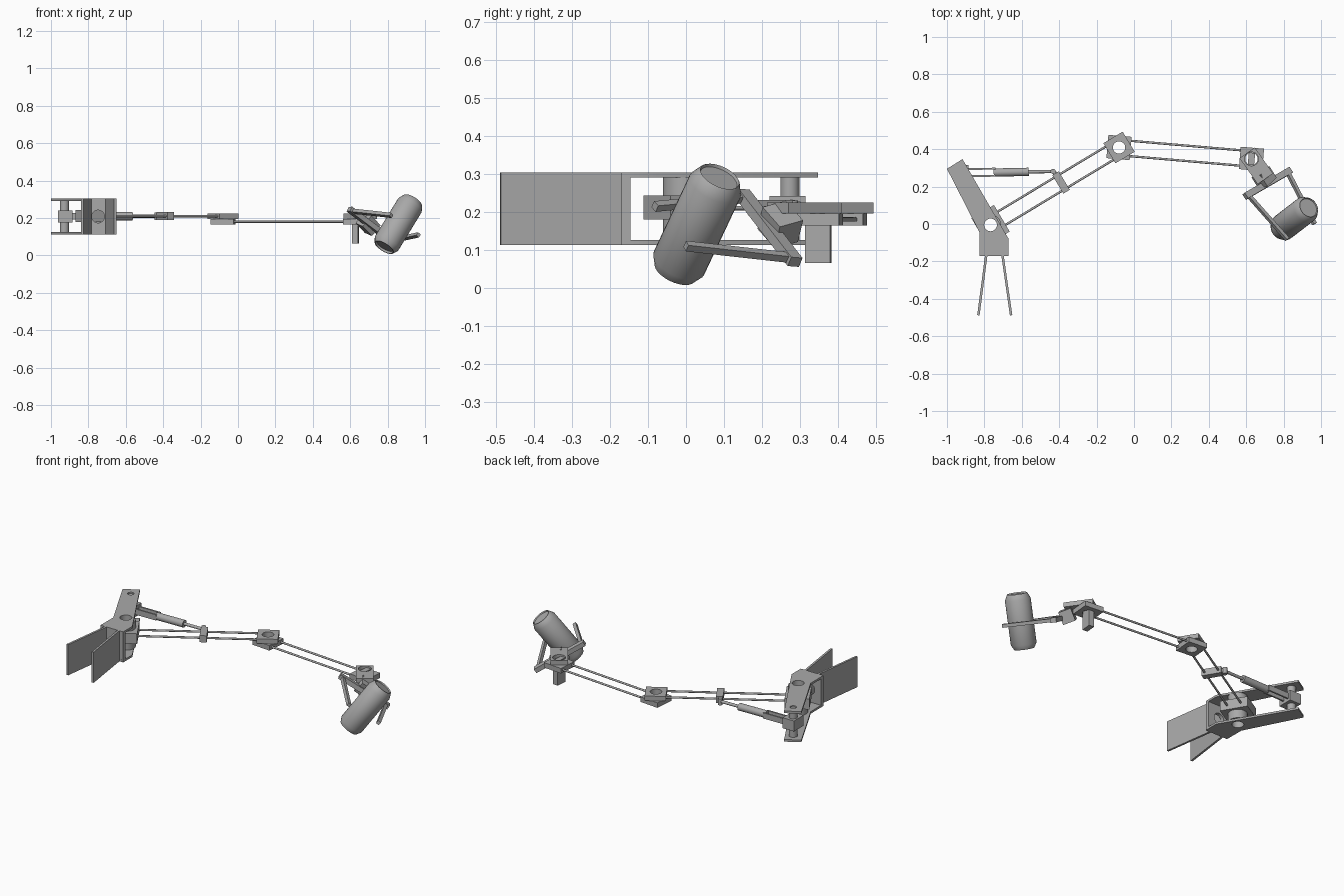
import bpy
from math import cos, sin, radians, pi
from mathutils import Vector, Matrix

if "Cube" in bpy.data.objects:
    bpy.data.objects.remove(bpy.data.objects["Cube"], do_unlink=True)

grey = bpy.data.materials.new("plain grey")
grey.use_nodes = True
grey.diffuse_color = (0.4, 0.4, 0.4, 1)
grey.node_tree.nodes["Principled BSDF"].inputs["Base Color"].default_value = (0.4, 0.4, 0.4, 1)


def finish(name, smooth=False):
    ob = bpy.context.object
    ob.name = name
    ob.data.materials.clear()
    ob.data.materials.append(grey)
    if smooth:
        bpy.ops.object.shade_smooth_by_angle(angle=radians(35))
    return ob


def ring(cx, cy, r, n=32):
    return [(cx + r * cos(2 * pi * i / n), cy + r * sin(2 * pi * i / n)) for i in range(n)]


def square(cx, cy, length, width, deg):
    u = Vector((cos(radians(deg)), sin(radians(deg))))
    v = Vector((-u.y, u.x))
    c = Vector((cx, cy))
    return [c + u * (a * length / 2) + v * (b * width / 2)
            for a, b in ((-1, -1), (1, -1), (1, 1), (-1, 1))]


def plate(name, loops, z0, z1, matrix=None):
    """Extruded outline; loops after the first are holes."""
    cu = bpy.data.curves.new(name, "CURVE")
    cu.dimensions = "2D"
    cu.fill_mode = "BOTH"
    cu.extrude = (z1 - z0) / 2
    for loop in loops:
        sp = cu.splines.new("POLY")
        sp.points.add(len(loop) - 1)
        for p, co in zip(sp.points, loop):
            p.co = (co[0], co[1], 0, 1)
        sp.use_cyclic_u = True
    ob = bpy.data.objects.new(name, cu)
    bpy.context.collection.objects.link(ob)
    ob.matrix_world = matrix or Matrix.Translation((0, 0, (z0 + z1) / 2))
    bpy.ops.object.select_all(action="DESELECT")
    ob.select_set(True)
    bpy.context.view_layer.objects.active = ob
    bpy.ops.object.convert(target="MESH")
    return finish(name, True)


def rod(name, a, b, r, n=24):
    a, b = Vector(a), Vector(b)
    bpy.ops.mesh.primitive_cylinder_add(vertices=n, radius=r, depth=(b - a).length, location=(a + b) / 2)
    bpy.context.object.rotation_euler = (b - a).to_track_quat("Z", "Y").to_euler()
    return finish(name, True)


def bar(name, a, b, width, height, up=(0, 0, 1)):
    """Box from a to b, height measured along up."""
    a, b = Vector(a), Vector(b)
    x = (b - a).normalized()
    y = Vector(up).cross(x).normalized()
    z = x.cross(y)
    bpy.ops.mesh.primitive_cube_add(size=1)
    ob = bpy.context.object
    rot = Matrix((x, y, z)).transposed().to_4x4()
    size = Matrix.Diagonal(((b - a).length, width, height, 1))
    ob.matrix_world = Matrix.Translation((a + b) / 2) @ rot @ size
    return finish(name)


shoulder, elbow, wrist = Vector((-0.767, -0.005)), Vector((-0.08, 0.409)), Vector((0.628, 0.348))
piston = Vector((-0.928, 0.273))

# Shoulder bracket: two plates, back wall and two fins
outline = [(-1.0, 0.295), (-0.917, 0.347), (-0.67, -0.08), (-0.67, -0.17), (-0.826, -0.17), (-0.826, -0.045)]
for name, z in (("bracket_bottom", 0.113), ("bracket_top", 0.29)):
    plate(name, [outline, ring(*shoulder, 0.034), ring(*piston, 0.018)], z, z + 0.013)
wall_frame = Matrix.Translation((-0.748, -0.158, 0.208)) @ Matrix.Rotation(pi / 2, 4, "X")
plate("bracket_wall", [square(0, 0, 0.156, 0.164, 0), ring(0, 0, 0.034)], 0, 0.023, wall_frame)
for side, x0, x1 in (("right", -0.79, -0.832), ("left", -0.703, -0.657)):
    bar(side + "_fin", (x0, -0.168, 0.208), (x1, -0.488, 0.208), 0.013, 0.19)

# Shoulder pivot
plate("shoulder_block", [square(*shoulder, 0.14, 0.165, 30.5), ring(*shoulder, 0.034)], 0.18, 0.243)
for name, z0, z1 in (("lower_pivot_tube", 0.126, 0.18), ("upper_pivot_tube", 0.243, 0.29)):
    plate(name, [ring(*shoulder, 0.056), ring(*shoulder, 0.034)], z0, z1)


def rod_pair(name, a, b, z, half):
    u = (b - a).normalized()
    v = Vector((-u.y, u.x))
    for side, s in (("rear", 1), ("front", -1)):
        p, q = a + u * 0.05 + v * s * half, b - u * 0.05 + v * s * half
        rod(f"{side}_{name}", (*p, z), (*q, z), 0.006, 12)


# Arms and joints
rod_pair("upper_arm_rod", shoulder, elbow, 0.21, 0.041)
rod_pair("forearm_rod", elbow, wrist, 0.18, 0.041)
plate("elbow_upper_block", [square(*elbow, 0.12, 0.125, 31), ring(*elbow, 0.033)], 0.195, 0.224)
plate("elbow_lower_block", [square(*elbow, 0.125, 0.125, -5), ring(*elbow, 0.033)], 0.164, 0.195)
plate("wrist_lower_block", [square(*wrist, 0.125, 0.12, -5), ring(*wrist, 0.033)], 0.164, 0.195)
hand_dir = Vector((cos(radians(-55)), sin(radians(-55))))
hand_c = wrist + hand_dir * 0.045
plate("wrist_upper_block", [square(*hand_c, 0.17, 0.1, -55), ring(*wrist, 0.037)], 0.195, 0.224)
plate("wrist_motor", [square(*wrist, 0.034, 0.066, -5)], 0.065, 0.215)

# Piston between bracket and upper arm
rod("piston_pin", (*piston, 0.113), (*piston, 0.295), 0.025)
plate("piston_mount", [square(-0.923, 0.267, 0.078, 0.095, 0)], 0.176, 0.241)
for side, y in (("rear", 0.294), ("front", 0.256)):
    bar(side + "_piston_prong", (-0.89, y, 0.21), (-0.74, y + 0.002, 0.21), 0.01, 0.035)
rod("piston_cylinder", (-0.75, 0.275, 0.21), (-0.563, 0.279, 0.21), 0.022)
rod("piston_rod", (-0.57, 0.279, 0.21), (-0.435, 0.281, 0.21), 0.009, 16)
rod("piston_end_pin", (-0.432, 0.281, 0.19), (-0.432, 0.281, 0.23), 0.014, 16)
u = (elbow - shoulder).normalized()
v = Vector((-u.y, u.x))
cross = shoulder + u * 0.44
plate("arm_crosspiece", [square(*cross, 0.04, 0.115, 31)], 0.19, 0.231)
bar("crosspiece_lug", (*(cross + v * 0.05), 0.21), (-0.432, 0.281, 0.21), 0.022, 0.02)

# Gripper, square to the axis of the can
axis = Vector((0.483, 0.372, 0.79)).normalized()
a, b = Vector((0.595, 0.148, 0.248)), Vector((0.835, 0.287, 0.068))
mid = (a + b) / 2
bar("gripper_beam", a, b, 0.035, 0.028, axis)
bar("left_finger", b - (b - a) * 0.06, (0.965, 0.0, 0.11), 0.02, 0.02, axis)
bar("right_finger", a + (b - a) * 0.06, (0.82, -0.082, 0.214), 0.02, 0.02, axis)
bar("gripper_neck", mid, (*(wrist + hand_dir * 0.085), 0.175), 0.085, 0.075, axis)

# Can: a turned profile with recessed ends
profile = [(0, -0.147), (0.05, -0.147), (0.053, -0.158), (0.058, -0.158), (0.073, -0.13),
           (0.073, 0.125), (0.058, 0.155), (0.055, 0.158), (0.052, 0.15), (0, 0.15)]
n = 32
verts = [(r * cos(2 * pi * i / n), r * sin(2 * pi * i / n), z) for i in range(n) for r, z in profile]
k = len(profile)
faces = [(i * k + j, (i + 1) % n * k + j, (i + 1) % n * k + j + 1, i * k + j + 1)
         for i in range(n) for j in range(k - 1)]
me = bpy.data.meshes.new("can")
me.from_pydata(verts, [], faces)
can = bpy.data.objects.new("can", me)
bpy.context.collection.objects.link(can)
can.matrix_world = Matrix.Translation((0.858, 0.03, 0.168)) @ axis.to_track_quat("Z", "Y").to_matrix().to_4x4()
bpy.ops.object.select_all(action="DESELECT")
can.select_set(True)
bpy.context.view_layer.objects.active = can
bpy.ops.object.mode_set(mode="EDIT")
bpy.ops.mesh.select_all(action="SELECT")
bpy.ops.mesh.remove_doubles(threshold=0.0001)
bpy.ops.mesh.normals_make_consistent(inside=False)
bpy.ops.object.mode_set(mode="OBJECT")
finish("can", True)
